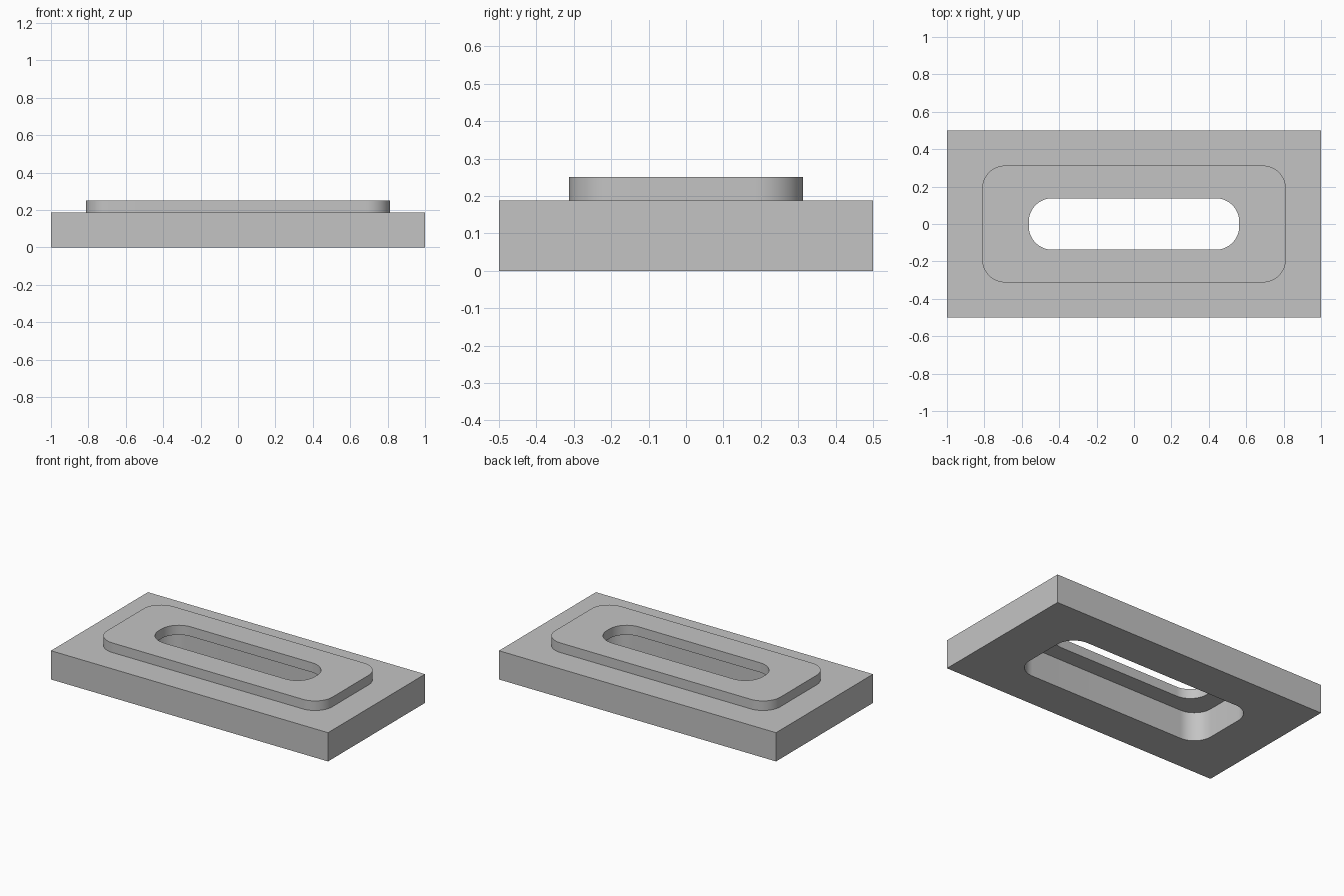
import bpy
import bmesh
from math import cos, sin, pi

cube = bpy.data.objects.get("Cube")
if cube:
    bpy.data.objects.remove(cube, do_unlink=True)

grey = bpy.data.materials.new("plain grey")
grey.use_nodes = True
colour = (0.55, 0.55, 0.55, 1)
grey.diffuse_color = colour
grey.node_tree.nodes["Principled BSDF"].inputs["Base Color"].default_value = colour


def rounded_block(name, half_x, half_y, radius, z0, z1, steps=16):
    """Upright prism with a rounded rectangle as its outline."""
    points = []
    for i, (sx, sy) in enumerate([(1, 1), (-1, 1), (-1, -1), (1, -1)]):
        if radius == 0:
            points.append((sx * half_x, sy * half_y))
            continue
        for k in range(steps + 1):
            a = (i + k / steps) * pi / 2
            points.append((sx * (half_x - radius) + radius * cos(a),
                           sy * (half_y - radius) + radius * sin(a)))
    bm = bmesh.new()
    base = bm.faces.new([bm.verts.new((x, y, z0)) for x, y in points])
    top = bmesh.ops.extrude_face_region(bm, geom=[base])["geom"]
    for v in top:
        if isinstance(v, bmesh.types.BMVert):
            v.co.z = z1
    bmesh.ops.recalc_face_normals(bm, faces=bm.faces)
    mesh = bpy.data.meshes.new(name)
    bm.to_mesh(mesh)
    bm.free()
    mesh.materials.append(grey)
    obj = bpy.data.objects.new(name, mesh)
    bpy.context.collection.objects.link(obj)
    return obj


def combine(target, tool, operation):
    """Apply a boolean and discard the tool."""
    tool.hide_render = True
    mod = target.modifiers.new(tool.name, "BOOLEAN")
    mod.operation = operation
    mod.solver = "EXACT"
    mod.object = tool
    bpy.ops.object.select_all(action="DESELECT")
    bpy.context.view_layer.objects.active = target
    target.select_set(True)
    bpy.ops.object.modifier_apply(modifier=mod.name)
    bpy.data.objects.remove(tool, do_unlink=True)


PLATE_TOP, RIM_TOP = 0.1875, 0.25

# Rectangular plate with a raised rounded rim
plate = rounded_block("slotted_plate", 1, 0.5, 0, 0, PLATE_TOP)
combine(plate, rounded_block("raised_rim", 0.8125, 0.3125, 0.125, 0.05, RIM_TOP), "UNION")

# Wide pocket from below, leaving a thin lip around a narrower slot
combine(plate, rounded_block("pocket_cutter", 0.6875, 0.25, 0.125, -0.1, PLATE_TOP), "DIFFERENCE")
combine(plate, rounded_block("slot_cutter", 0.5625, 0.1375, 0.125, -0.1, 0.4), "DIFFERENCE")

bpy.ops.object.shade_smooth_by_angle()
